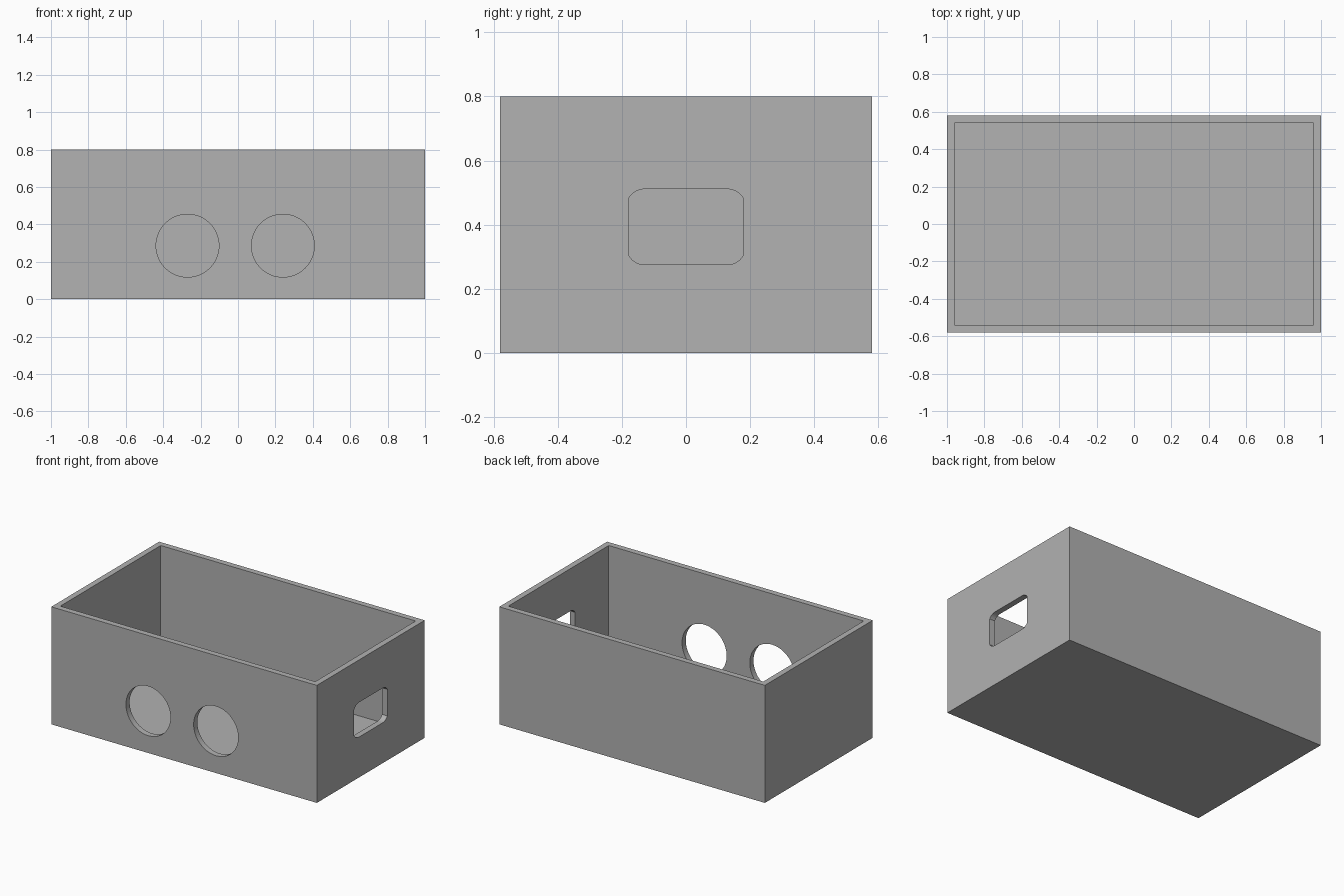
import bpy, bmesh, math
from mathutils import Matrix

cube = bpy.data.objects.get("Cube")
if cube:
    bpy.data.objects.remove(cube, do_unlink=True)

LENGTH, DEPTH, HEIGHT, WALL = 2.0, 1.16, 0.8, 0.04

grey = bpy.data.materials.new("plain grey")
grey.use_nodes = True
colour = (0.445, 0.445, 0.445, 1)
grey.diffuse_color = colour
grey.node_tree.nodes["Principled BSDF"].inputs["Base Color"].default_value = colour


def make_object(name, bm):
    bmesh.ops.recalc_face_normals(bm, faces=bm.faces)
    mesh = bpy.data.meshes.new(name)
    bm.to_mesh(mesh)
    bm.free()
    mesh.materials.append(grey)
    obj = bpy.data.objects.new(name, mesh)
    bpy.context.collection.objects.link(obj)
    return obj


def block(name, size, centre):
    bm = bmesh.new()
    bmesh.ops.create_cube(bm, size=1, matrix=Matrix.Translation(centre) @ Matrix.Diagonal((*size, 1)))
    return make_object(name, bm)


def prism(name, points, offset):
    """Extrude a closed outline of 3D points by an offset."""
    bm = bmesh.new()
    face = bm.faces.new([bm.verts.new(p) for p in points])
    extruded = bmesh.ops.extrude_face_region(bm, geom=[face], use_keep_orig=True)
    moved = [v for v in extruded["geom"] if isinstance(v, bmesh.types.BMVert)]
    bmesh.ops.translate(bm, verts=moved, vec=offset)
    return make_object(name, bm)


# Open box body and the space inside it
box = block("open_box", (LENGTH, DEPTH, HEIGHT), (0, 0, HEIGHT / 2))
cutters = [block("inner_space_cutter", (LENGTH - 2 * WALL, DEPTH - 2 * WALL, HEIGHT),
                 (0, 0, WALL + HEIGHT / 2))]

# Two round holes in the front wall
for side, x in (("right", -0.27), ("left", 0.24)):
    ring = [(x + 0.168 * math.cos(a), -DEPTH / 2 - 0.1, 0.286 + 0.168 * math.sin(a))
            for a in (math.tau * i / 64 for i in range(64))]
    cutters.append(prism(side + "_round_hole_cutter", ring, (0, 0.2, 0)))

# Window with shallow rounded corners in the left end wall
half_w, half_h, radius, sweep = 0.178, 0.118, 0.059, math.radians(58)
corner = []
for i in range(9):
    a = sweep * (1 - i / 8)
    corner.append((half_w - radius * (math.sin(sweep) - math.sin(a)),
                   half_h - radius * (1 - math.cos(a))))
outline = []
for sy, sz in ((1, 1), (-1, 1), (-1, -1), (1, -1)):
    pts = corner if sy * sz > 0 else corner[::-1]
    outline += [(LENGTH / 2 - 0.1, sy * y, 0.393 + sz * z) for y, z in pts]
cutters.append(prism("window_cutter", outline, (0.2, 0, 0)))

# Cut the openings and keep the cutters hidden
for cutter in cutters:
    cut = box.modifiers.new(cutter.name, "BOOLEAN")
    cut.operation = "DIFFERENCE"
    cut.solver = "EXACT"
    cut.object = cutter
    cutter.hide_render = True
    cutter.hide_viewport = True

# Smooth the hole rims and keep the box edges sharp
bpy.context.view_layer.update()
depsgraph = bpy.context.evaluated_depsgraph_get()
result = bpy.data.meshes.new_from_object(box.evaluated_get(depsgraph))
box.modifiers.clear()
box.data = result
for cutter in cutters:
    bpy.data.objects.remove(cutter, do_unlink=True)
bpy.ops.object.select_all(action="DESELECT")
box.select_set(True)
bpy.context.view_layer.objects.active = box
bpy.ops.object.shade_smooth_by_angle(angle=math.radians(30))
